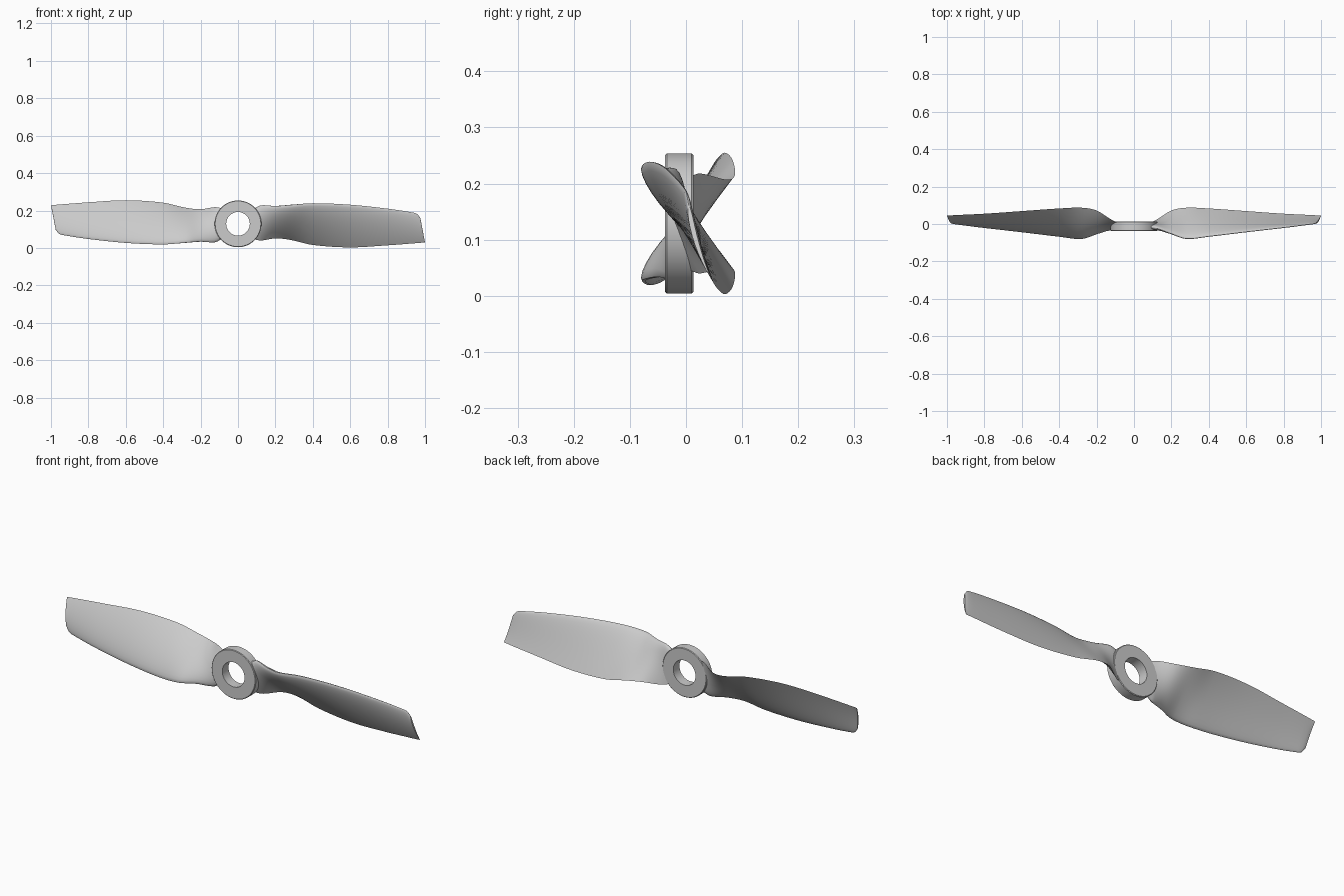
import bpy, bmesh, math
from mathutils import Matrix, Vector

if "Cube" in bpy.data.objects:
    bpy.data.objects.remove(bpy.data.objects["Cube"])

CZ = 0.129  # height of the spin axis

def finish(bm, name, angle):
    bmesh.ops.recalc_face_normals(bm, faces=bm.faces)
    me = bpy.data.meshes.new(name)
    bm.to_mesh(me)
    bm.free()
    ob = bpy.data.objects.new(name, me)
    bpy.context.collection.objects.link(ob)
    bpy.ops.object.select_all(action='DESELECT')
    ob.select_set(True)
    bpy.context.view_layer.objects.active = ob
    bpy.ops.object.shade_smooth_by_angle(angle=math.radians(angle))
    return ob

def skin(bm, loops, closed):
    n = len(loops[0])
    pairs = list(zip(loops, loops[1:]))
    if closed:
        pairs.append((loops[-1], loops[0]))
    for a, b in pairs:
        for i in range(n):
            j = (i + 1) % n
            bm.faces.new((a[i], a[j], b[j], b[i]))

# hub ring: small chamfered profile (radius, y) spun round the y axis
profile = [(0.063, -0.037), (0.122, -0.037), (0.125, -0.034),
           (0.125, 0.010), (0.122, 0.013), (0.063, 0.013)]
bm = bmesh.new()
rings = []
for k in range(64):
    a = 2 * math.pi * k / 64
    rings.append([bm.verts.new((r * math.cos(a), y, CZ + r * math.sin(a))) for r, y in profile])
skin(bm, rings, True)
finish(bm, "hub_ring", 30)

# blade stations: leading edge x, y, z / trailing edge x, y, z / thickness
STATIONS = [
    (0.090, -0.016, 0.213, 0.090, 0.008, 0.045, 0.030),
    (0.125, -0.024, 0.228, 0.125, 0.026, 0.040, 0.032),
    (0.200, -0.052, 0.224, 0.200, 0.072, 0.051, 0.033),
    (0.280, -0.078, 0.230, 0.280, 0.087, 0.043, 0.032),
    (0.400, -0.066, 0.239, 0.400, 0.083, 0.016, 0.028),
    (0.600, -0.042, 0.231, 0.600, 0.069, 0.003, 0.023),
    (0.800, -0.019, 0.210, 0.800, 0.055, 0.014, 0.018),
    (0.925, -0.003, 0.191, 0.945, 0.048, 0.025, 0.014),
    (0.957, 0.001, 0.182, 0.980, 0.046, 0.028, 0.012),
    (0.975, 0.005, 0.160, 1.000, 0.045, 0.030, 0.009),
]

def spline(i, t):
    p = [STATIONS[min(max(i + k, 0), len(STATIONS) - 1)] for k in (-1, 0, 1, 2)]
    # smooth interpolation with slopes taken from the uneven spacing
    h = p[2][0] - p[1][0]
    out = []
    for c in range(7):
        m1 = (p[2][c] - p[0][c]) / (p[2][0] - p[0][0]) * h
        m2 = (p[3][c] - p[1][c]) / (p[3][0] - p[1][0]) * h
        out.append((2*t**3 - 3*t**2 + 1) * p[1][c] + (t**3 - 2*t**2 + t) * m1
                   + (3*t**2 - 2*t**3) * p[2][c] + (t**3 - t**2) * m2)
    return out

def section(s, n=14):
    lead, trail, th = Vector(s[0:3]), Vector(s[3:6]), s[6]
    d = trail - lead
    nrm = Vector((0, d.z, -d.y)).normalized()
    pts = []
    for k in range(2 * n):
        u = 0.5 - 0.5 * math.cos(math.pi * k / n)  # runs out and back along the chord
        side = 1 if k <= n else -1
        half = 5 * th * (0.2969*math.sqrt(u) - 0.126*u - 0.3516*u*u + 0.2843*u**3 - 0.1036*u**4)
        camber = 0.006 * 4 * u * (1 - u)
        pts.append(lead + d * u + nrm * (camber + side * half))
    return pts

def blade(name, turn):
    bm = bmesh.new()
    rows = [spline(i, k / 5) for i in range(len(STATIONS) - 1) for k in range(5)]
    rows.append(STATIONS[-1])
    loops = [[bm.verts.new(p) for p in section(r)] for r in rows]
    skin(bm, loops, False)
    bm.faces.new(loops[0])
    bm.faces.new(loops[-1])
    pivot = Vector((0, 0, CZ))
    bmesh.ops.rotate(bm, verts=bm.verts, cent=pivot, matrix=Matrix.Rotation(turn, 3, 'Y'))
    finish(bm, name, 50)

# two blades, half a turn apart
blade("right_blade", 0)
blade("left_blade", math.pi)
